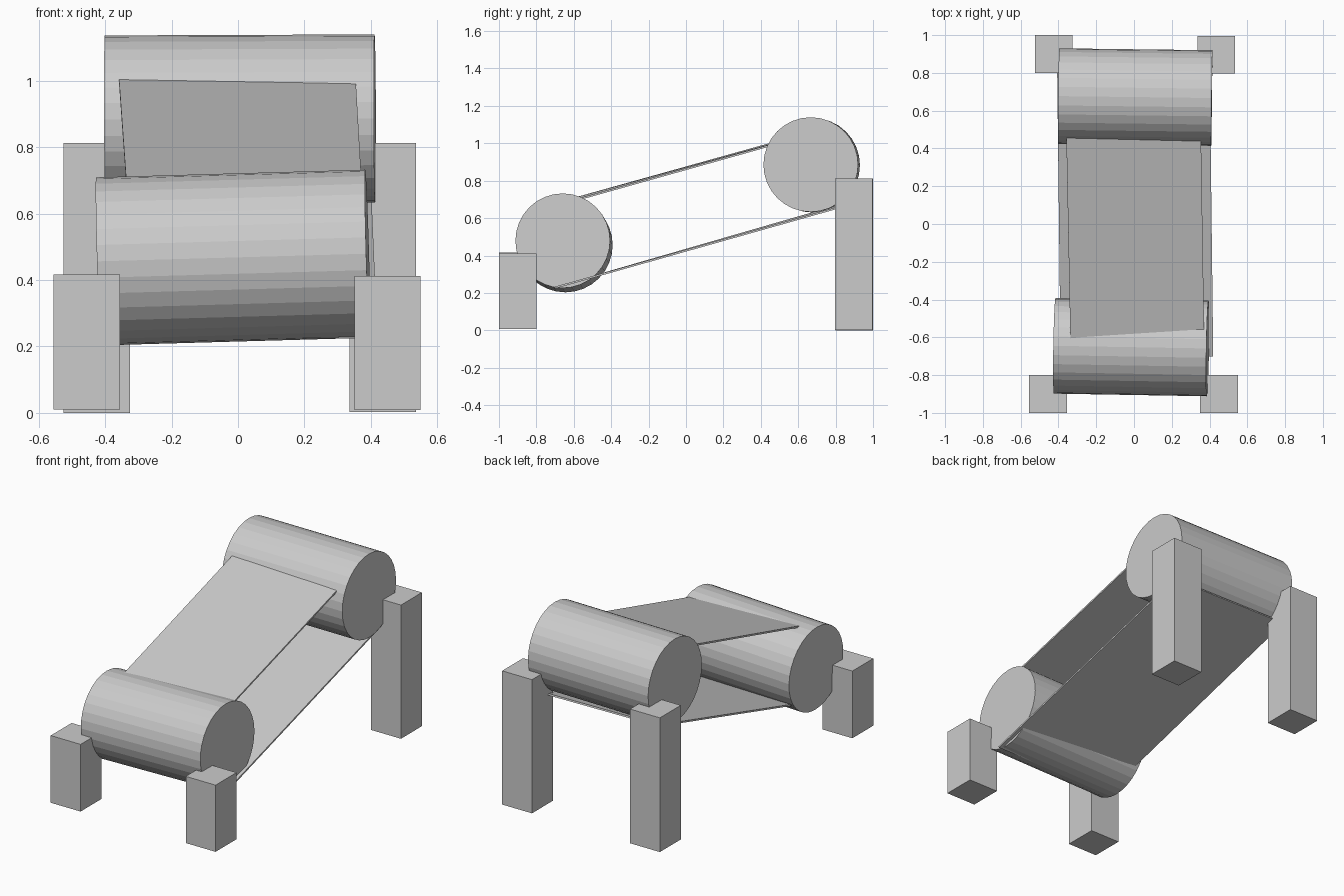
import bpy, bmesh
from mathutils import Vector, Matrix

if "Cube" in bpy.data.objects:
    bpy.data.objects.remove(bpy.data.objects["Cube"])


def add_mesh(name, bm):
    bmesh.ops.recalc_face_normals(bm, faces=bm.faces)
    me = bpy.data.meshes.new(name)
    bm.to_mesh(me)
    bm.free()
    ob = bpy.data.objects.new(name, me)
    bpy.context.collection.objects.link(ob)
    return ob


def roller(name, a, b, radius=0.253):
    a, b = Vector(a), Vector(b)
    axis = b - a
    bm = bmesh.new()
    rot = axis.to_track_quat('Z', 'Y').to_matrix().to_4x4()
    bmesh.ops.create_cone(bm, cap_ends=True, segments=32, radius1=radius,
                          radius2=radius, depth=axis.length,
                          matrix=Matrix.Translation((a + b) / 2) @ rot)
    return add_mesh(name, bm)


def leg(name, x, y, z0, z1, width=0.2):
    bm = bmesh.new()
    bmesh.ops.create_cube(bm, size=1, matrix=Matrix.Translation((x, y, (z0 + z1) / 2))
                          @ Matrix.Diagonal((width, width, z1 - z0, 1)))
    return add_mesh(name, bm)


def belt(name, corners, thickness=0.01):
    bm = bmesh.new()
    bm.faces.new([bm.verts.new(c) for c in corners])
    ob = add_mesh(name, bm)
    mod = ob.modifiers.new("thickness", 'SOLIDIFY')
    mod.thickness = thickness
    mod.offset = 0
    return ob


# Two slightly tilted rollers
roller("front_roller", (-0.42, -0.645, 0.456), (0.39, -0.659, 0.479))
roller("rear_roller", (-0.40, 0.677, 0.883), (0.412, 0.667, 0.886))

# Upper belt run, ends buried in the rollers
y0, y1 = -0.68, 0.68
belt("upper_belt", [(-0.349 - 0.02 * y0, y0, 0.871 + 0.279 * y0),
                    (0.362 - 0.016 * y0, y0, 0.862 + 0.281 * y0),
                    (0.362 - 0.016 * y1, y1, 0.862 + 0.281 * y1),
                    (-0.349 - 0.02 * y1, y1, 0.871 + 0.279 * y1)])

# Lower belt run, wider and passing under both rollers
y0, y1 = -0.70, 0.84
belt("lower_belt", [(-0.397 - 0.012 * y0, y0, 0.428 + 0.285 * y0),
                    (0.411 - 0.012 * y0, y0, 0.428 + 0.285 * y0),
                    (0.411 - 0.012 * y1, y1, 0.424 + 0.285 * y1),
                    (-0.397 - 0.012 * y1, y1, 0.434 + 0.285 * y1)])

# Four legs: short at the front, tall at the rear
leg("front_leg_left", -0.455, -0.9, 0.01, 0.417)
leg("front_leg_right", 0.45, -0.9, 0.008, 0.412)
leg("rear_leg_left", -0.425, 0.9, 0.0, 0.813)
leg("rear_leg_right", 0.435, 0.896, 0.003, 0.813)
